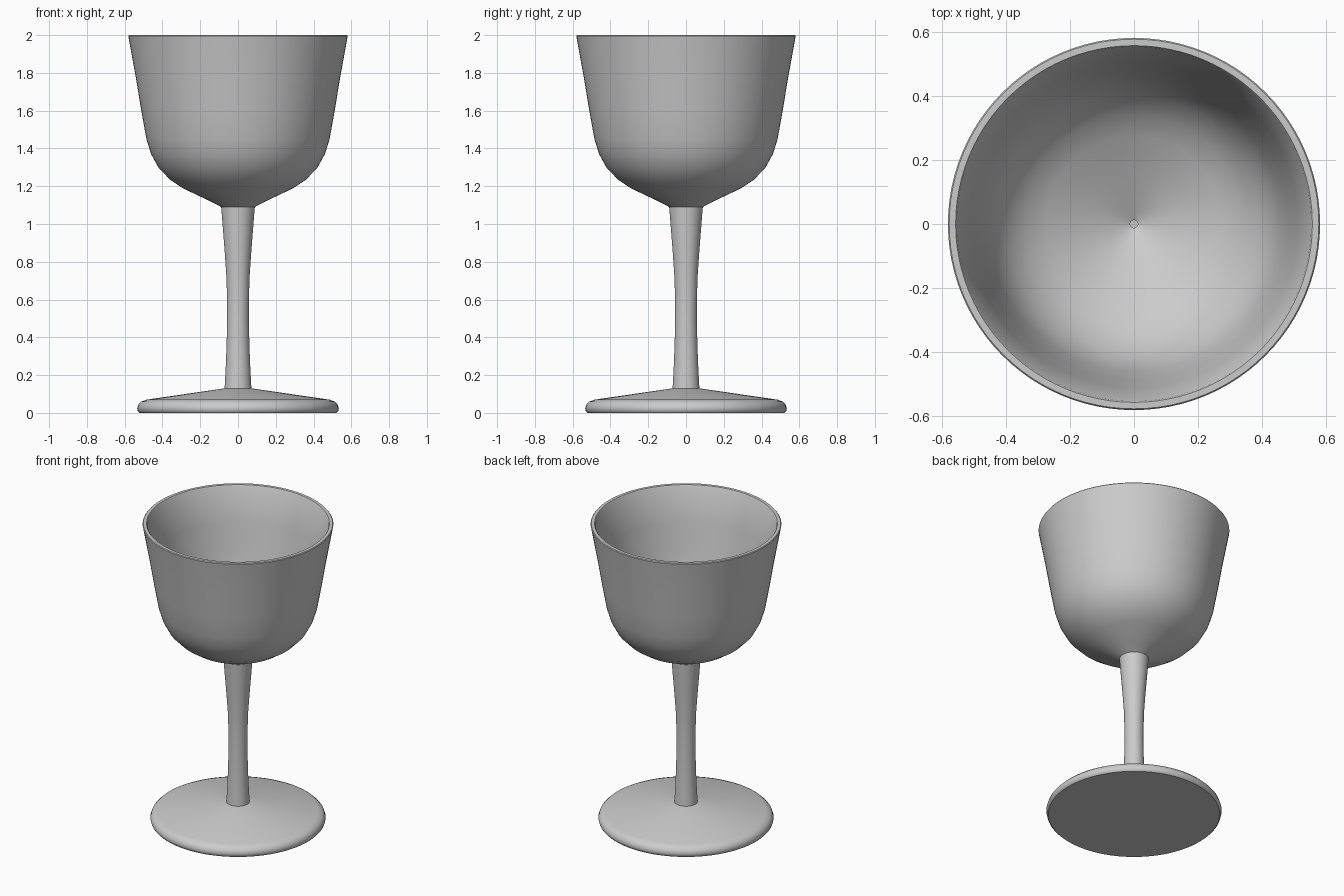
import bpy, math

if "Cube" in bpy.data.objects:
    bpy.data.objects.remove(bpy.data.objects["Cube"])

SEGMENTS = 96


def lathe(name, profile, sharp=30):
    """Revolve (radius, z) points around z; outside must run bottom to top."""
    verts, rings, faces = [], [], []
    for r, z in profile:
        start = len(verts)
        n = 1 if r == 0 else SEGMENTS
        for i in range(n):
            a = 2 * math.pi * i / SEGMENTS
            verts.append((r * math.cos(a), r * math.sin(a), z))
        rings.append([start + i % n for i in range(SEGMENTS + 1)])
    for low, high in zip(rings, rings[1:]):
        for i in range(SEGMENTS):
            quad = (low[i], low[i + 1], high[i + 1], high[i])
            faces.append(tuple(dict.fromkeys(quad)))
    mesh = bpy.data.meshes.new(name)
    mesh.from_pydata(verts, [], faces)
    obj = bpy.data.objects.new(name, mesh)
    bpy.context.collection.objects.link(obj)
    bpy.ops.object.select_all(action='DESELECT')
    obj.select_set(True)
    bpy.context.view_layer.objects.active = obj
    bpy.ops.object.shade_smooth_by_angle(angle=math.radians(sharp))
    return obj


# Round foot with a softened edge and a shallow conical top
lathe("foot", [(0, 0.005), (0.522, 0.0), (0.53, 0.008), (0.534, 0.025),
               (0.527, 0.045), (0.512, 0.06), (0.485, 0.07), (0.071, 0.13)], 45)

# Slender stem, flared at both ends
lathe("stem", [(0.071, 0.13), (0.066, 0.22), (0.06, 0.36), (0.058, 0.52),
               (0.06, 0.70), (0.068, 0.82), (0.078, 0.95), (0.089, 1.09)])

# Bowl: outer wall, rim, inner wall, conical floor with a tiny centre pit
outer = [(0.089, 1.09), (0.15, 1.122), (0.29, 1.188), (0.36, 1.235),
         (0.42, 1.297), (0.46, 1.37), (0.485, 1.45), (0.512, 1.6),
         (0.54, 1.77), (0.579, 1.985)]
rim = [(0.581, 1.995), (0.577, 2.0), (0.557, 2.0), (0.553, 1.994)]
inner = [(0.512, 1.77), (0.484, 1.6), (0.457, 1.455), (0.434, 1.385),
         (0.397, 1.317), (0.342, 1.259), (0.275, 1.215), (0.14, 1.151),
         (0.012, 1.09), (0.012, 1.06), (0, 1.06)]
lathe("bowl", outer + rim + inner, 35)
